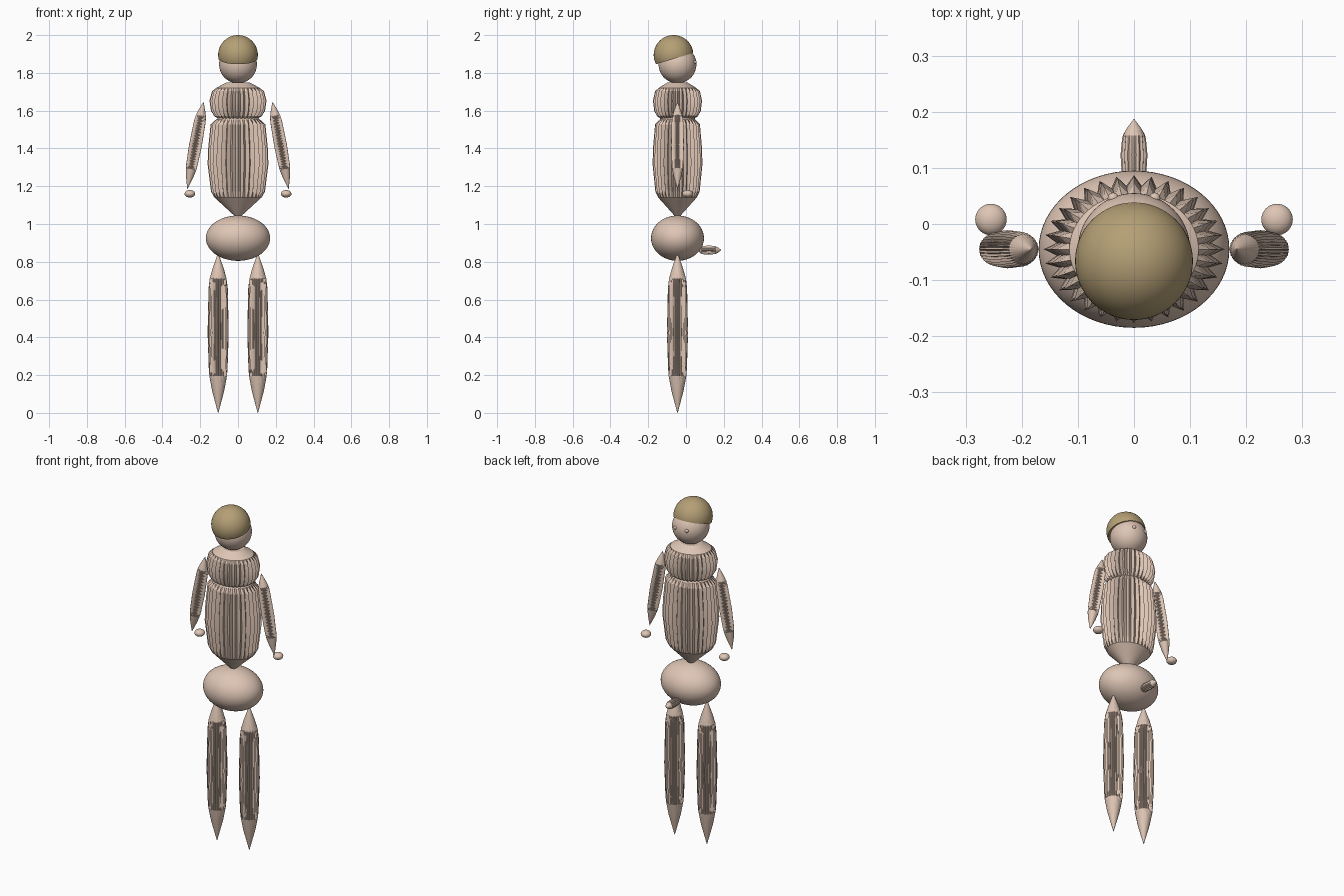
import bpy, bmesh, math
from mathutils import Vector, Matrix

cube = bpy.data.objects.get("Cube")
if cube:
    bpy.data.objects.remove(cube, do_unlink=True)


def material(name, rgb):
    m = bpy.data.materials.new(name)
    m.use_nodes = True
    m.diffuse_color = (*rgb, 1)
    m.node_tree.nodes["Principled BSDF"].inputs["Base Color"].default_value = (*rgb, 1)
    return m


skin = material("pale skin", (0.73, 0.56, 0.46))
blond = material("dark blond", (0.46, 0.35, 0.18))
AXIS_Y = -0.045  # body centre line


def finish(name, bm, mat, angle=30):
    bmesh.ops.recalc_face_normals(bm, faces=bm.faces)
    me = bpy.data.meshes.new(name)
    bm.to_mesh(me)
    bm.free()
    me.materials.append(mat)
    ob = bpy.data.objects.new(name, me)
    bpy.context.collection.objects.link(ob)
    bpy.ops.object.select_all(action='DESELECT')
    ob.select_set(True)
    bpy.context.view_layer.objects.active = ob
    bpy.ops.object.shade_smooth_by_angle(angle=math.radians(angle))
    return ob


def ball(name, centre, radii, mat=skin, segments=48):
    bm = bmesh.new()
    bmesh.ops.create_uvsphere(bm, u_segments=segments, v_segments=segments // 2, radius=1)
    bmesh.ops.transform(bm, verts=bm.verts,
                        matrix=Matrix.Translation(centre) @ Matrix.Diagonal((*radii, 1)))
    return finish(name, bm, mat)


def fluted(name, start, end, profile, ridges=32, flat=1.0):
    """Pleated spindle from start to end; profile rows are (fraction, radius, groove depth)."""
    start, end = Vector(start), Vector(end)
    axis = end - start
    turn = Vector((0, 0, 1)).rotation_difference(axis.normalized()).to_matrix()
    bm = bmesh.new()
    rings = []
    n = ridges * 2
    for t, radius, depth in profile:
        ring = []
        for i in range(n):
            a = math.tau * i / n
            r = radius * (1 - depth * (i % 2))
            p = Vector((r * math.cos(a), r * flat * math.sin(a), 0))
            ring.append(bm.verts.new(start + axis * t + turn @ p))
        rings.append(ring)
    for low, high in zip(rings, rings[1:]):
        for i in range(n):
            j = (i + 1) % n
            bm.faces.new((low[i], low[j], high[j], high[i]))
    bm.faces.new(rings[0])
    bm.faces.new(rings[-1])
    return finish(name, bm, skin, 20)


# Torso and chest
fluted("torso", (0, AXIS_Y, 1.04), (0, AXIS_Y, 1.57),
       [(0, 0.015, 0), (0.19, 0.125, 0), (0.25, 0.143, 0.12), (0.52, 0.161, 0.14),
        (0.68, 0.158, 0.14), (0.92, 0.145, 0.14), (0.97, 0.115, 0), (1, 0.1, 0)], flat=0.82)
fluted("chest", (0, AXIS_Y, 1.555), (0, AXIS_Y, 1.75),
       [(0, 0.1, 0), (0.08, 0.125, 0.1), (0.22, 0.143, 0.14), (0.5, 0.151, 0.14),
        (0.76, 0.138, 0.14), (0.85, 0.115, 0), (1, 0.06, 0)], flat=0.86)
ball("pelvis", (0, AXIS_Y, 0.925), (0.17, 0.14, 0.12), segments=64)

# Limbs
limb = [(0, 0.02, 0), (0.14, 0.58, 0), (0.23, 0.83, 0.04), (0.28, 0.89, 0.14), (0.5, 1, 0.14),
        (0.78, 0.91, 0.14), (0.84, 0.8, 0.05), (0.9, 0.55, 0), (1, 0.03, 0)]


def scaled(radius):
    return [(t, r * radius, d) for t, r, d in limb]


for side, s in (("left", 1), ("right", -1)):
    fluted(side + "_leg", (0.105 * s, AXIS_Y, 0), (0.105 * s, AXIS_Y, 0.845), scaled(0.056))
    fluted(side + "_arm", (0.268 * s, AXIS_Y, 1.185), (0.183 * s, AXIS_Y, 1.645), scaled(0.034))
    ball(side + "_hand", (0.255 * s, 0.008, 1.16), (0.028, 0.028, 0.02), segments=32)
    ball(side + "_eye", (0.037 * s, 0.046, 1.857), (0.01, 0.01, 0.01), segments=16)

# Tail
fluted("tail", (0, 0.187, 0.862), (0, 0.06, 0.862), scaled(0.024), ridges=16)

# Head, with hair cut off along a tilted plane
ball("head", (0, AXIS_Y, 1.845), (0.1, 0.1, 0.1), segments=64)
bm = bmesh.new()
bmesh.ops.create_uvsphere(bm, u_segments=64, v_segments=32, radius=0.105)
cut = bmesh.ops.bisect_plane(bm, geom=bm.verts[:] + bm.edges[:] + bm.faces[:],
                             plane_co=(0, 0, -0.021), plane_no=(0, -0.29, 0.957), clear_inner=True)
rim = [e for e in cut["geom_cut"] if isinstance(e, bmesh.types.BMEdge)]
bmesh.ops.contextual_create(bm, geom=rim)
bmesh.ops.translate(bm, verts=bm.verts, vec=(0, -0.066, 1.895))
finish("hair", bm, blond)
